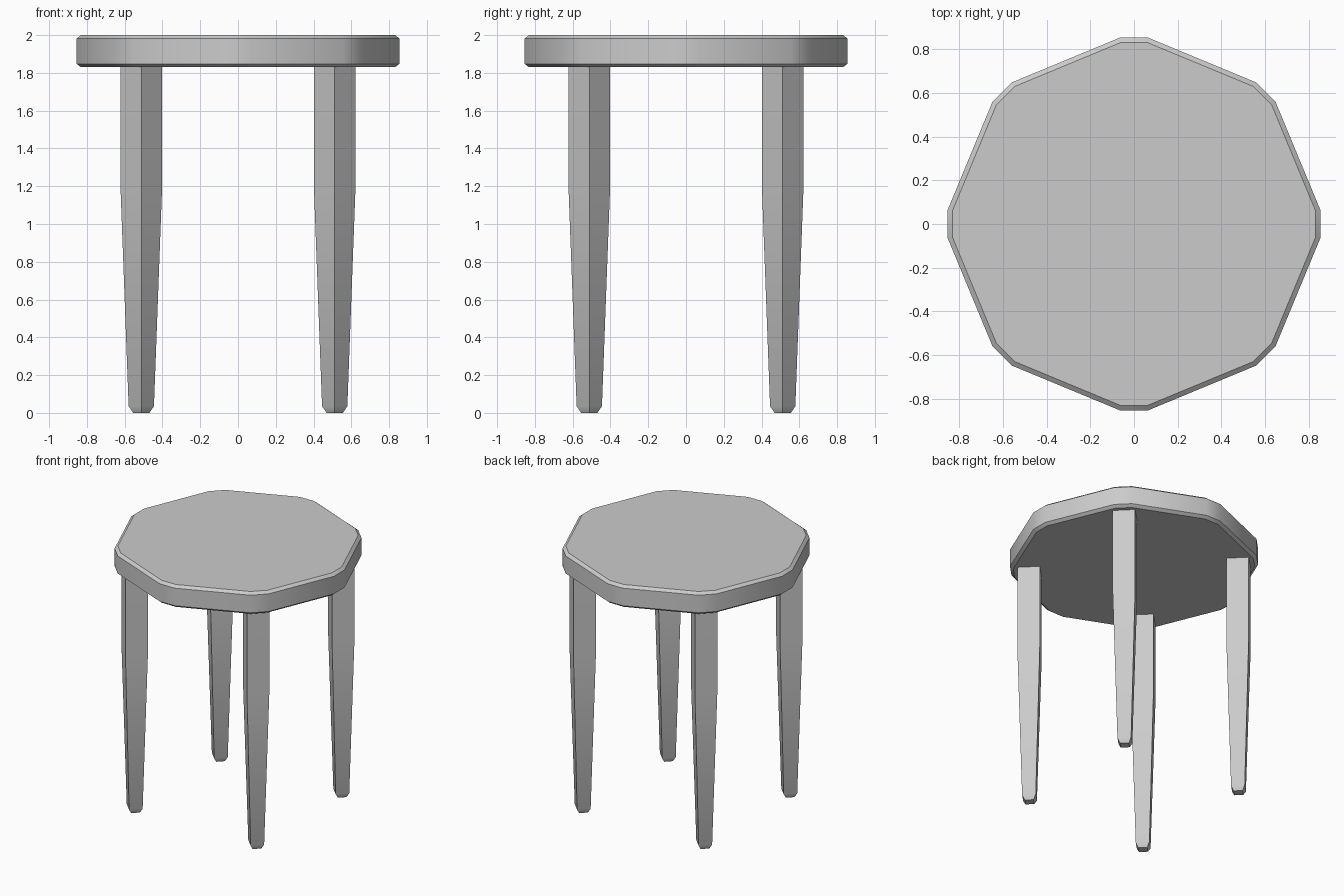
import bpy, bmesh
from math import cos, sin, pi, radians, atan2, hypot

if "Cube" in bpy.data.objects:
    bpy.data.objects.remove(bpy.data.objects["Cube"])


def loft(name, rings, location=(0, 0, 0)):
    """Closed solid from a stack of equal-count point rings."""
    bm = bmesh.new()
    loops = [[bm.verts.new(p) for p in ring] for ring in rings]
    n = len(loops[0])
    bm.faces.new(loops[0][::-1])
    bm.faces.new(loops[-1])
    for lo, hi in zip(loops, loops[1:]):
        for i in range(n):
            j = (i + 1) % n
            bm.faces.new((lo[i], lo[j], hi[j], hi[i]))
    bmesh.ops.recalc_face_normals(bm, faces=bm.faces)
    mesh = bpy.data.meshes.new(name)
    bm.to_mesh(mesh)
    bm.free()
    mesh.shade_smooth()
    mesh.set_sharp_from_angle(angle=radians(30))
    obj = bpy.data.objects.new(name, mesh)
    obj.location = location
    bpy.context.collection.objects.link(obj)
    return obj


def seat_ring(inset, z):
    """Octagon with clipped corners."""
    apothem, half = 0.854 - inset, 0.063 - inset * 0.2
    r, a = hypot(apothem, half), atan2(half, apothem)
    return [(r * cos(k * pi / 4 + s * a), r * sin(k * pi / 4 + s * a), z)
            for k in range(8) for s in (-1, 1)]


def leg_ring(r, z):
    """Square turned 45 degrees."""
    return [(r * cos(k * pi / 2), r * sin(k * pi / 2), z) for k in range(4)]


# Seat slab with chamfered rims
loft("seat", [seat_ring(i, z) for i, z in
              ((0.022, 1.83), (0, 1.848), (0, 1.982), (0.022, 2.0))])

# Four tapered legs with chamfered feet
LEG_PROFILE = ((0.043, 0), (0.067, 0.035), (0.11, 1.19), (0.11, 1.84))
for depth, y in (("front", -0.512), ("back", 0.512)):
    for side, x in (("left", -0.512), ("right", 0.512)):
        loft(f"{depth}_{side}_leg", [leg_ring(r, z) for r, z in LEG_PROFILE], (x, y, 0))
